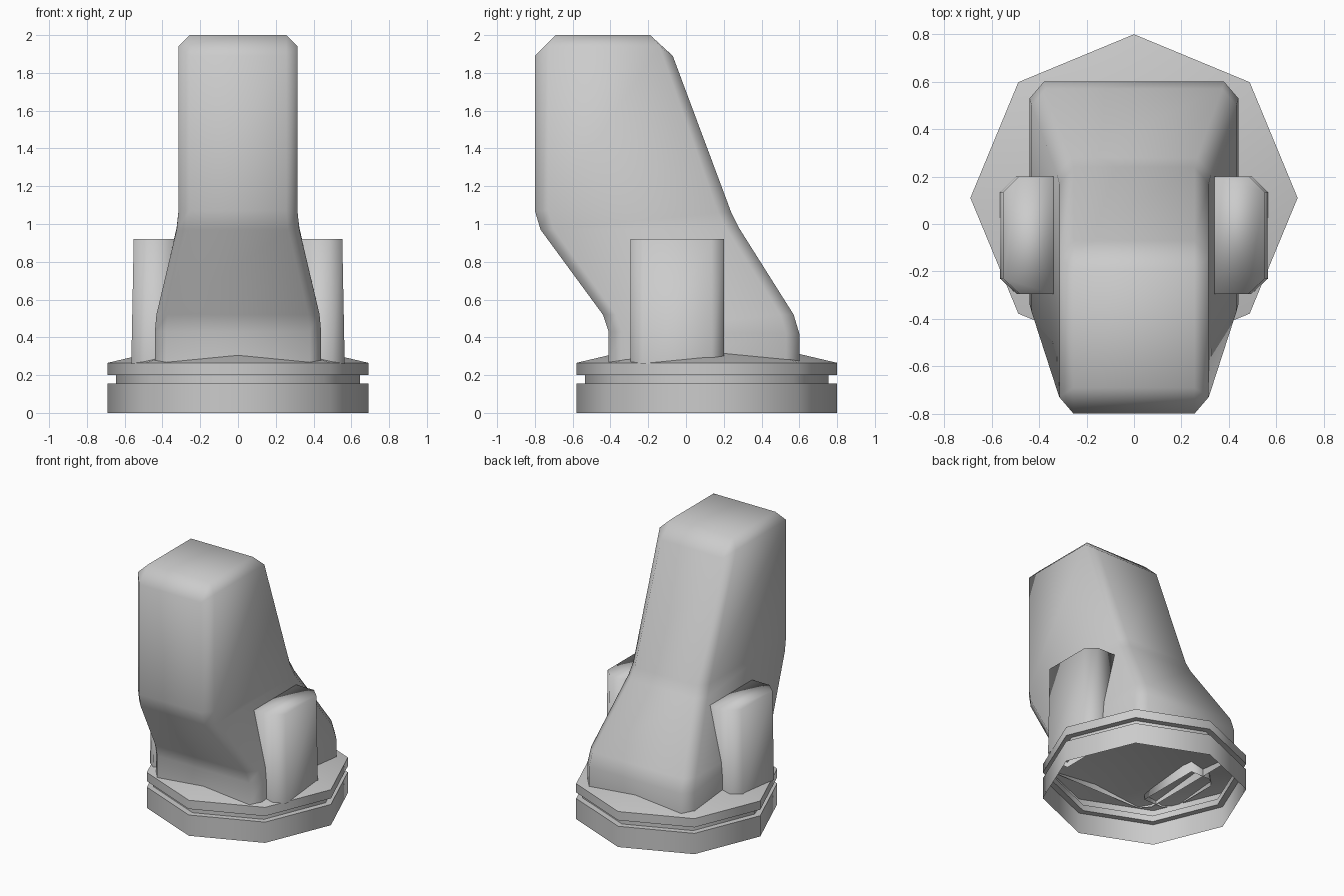
import bpy, bmesh, math

if "Cube" in bpy.data.objects:
    bpy.data.objects.remove(bpy.data.objects["Cube"])


def make(name, rings, cap=True, angle=60):
    """Loft closed rings of equal length from bottom to top into one mesh."""
    bm = bmesh.new()
    loops = [[bm.verts.new(p) for p in r] for r in rings]
    for a, b in zip(loops, loops[1:]):
        n = len(a)
        for i in range(n):
            j = (i + 1) % n
            bm.faces.new((a[i], a[j], b[j], b[i]))
    if cap:
        bm.faces.new(loops[-1])
    bmesh.ops.remove_doubles(bm, verts=bm.verts, dist=0.0005)
    mesh = bpy.data.meshes.new(name)
    bm.to_mesh(mesh)
    bm.free()
    ob = bpy.data.objects.new(name, mesh)
    bpy.context.collection.objects.link(ob)
    bpy.ops.object.select_all(action='DESELECT')
    ob.select_set(True)
    bpy.context.view_layer.objects.active = ob
    bpy.ops.object.shade_smooth_by_angle(angle=math.radians(angle))
    return ob


# Hollow octagonal base with groove and shallow cone top
def octagon(r, z):
    return [(r * math.sin(-i * math.pi / 4), 0.11 + r * math.cos(i * math.pi / 4), z)
            for i in range(8)]


profile = [(0.69, 0), (0.69, 0.155), (0.645, 0.155), (0.645, 0.2),
           (0.69, 0.2), (0.69, 0.265), (0.0, 0.427)]
make("base", [octagon(r, z) for r, z in profile], cap=False)


# Leaning chamfered body
def section(hx, y0, y1, zf, zb, zs=None, cx=0.06, cy=0.07):
    """Chamfered rectangle; zf, zb front and back heights, zs side height."""
    sf, sb = (zf, zb) if zs is None else (zs, zs)
    return [(-hx + cx, y0, zf), (hx - cx, y0, zf), (hx, y0 + cy, sf), (hx, y1 - cy, sb),
            (hx - cx, y1, zb), (-hx + cx, y1, zb), (-hx, y1 - cy, sb), (-hx, y0 + cy, sf)]


top = [(sx * 0.255, y, 2.0) for sx, y in
       ((-1, -0.69), (1, -0.69), (1, -0.69), (1, -0.19),
        (1, -0.19), (-1, -0.19), (-1, -0.19), (-1, -0.69))]
# top ring duplicates are merged, leaving triangular corner chamfers
body_rings = [
    section(0.44, -0.41, 0.60, 0.26, 0.26),
    section(0.44, -0.41, 0.60, 0.43, 0.42),
    section(0.432, -0.44, 0.57, 0.52, 0.52),
    section(0.325, -0.77, 0.28, 0.97, 0.98),
    section(0.315, -0.80, 0.24, 1.07, 1.06),
    section(0.315, -0.80, -0.07, 1.89, 1.89, 1.94),
]


def loft_body():
    ob = make("body", body_rings, cap=False)
    bm = bmesh.new()
    bm.from_mesh(ob.data)
    bm.verts.ensure_lookup_table()
    ring = list(bm.verts)[-8:]
    corner = {p: bm.verts.new(p) for p in dict.fromkeys(top)}
    caps = [corner[p] for p in top]
    for i in range(8):
        j = (i + 1) % 8
        face = [ring[i], ring[j], caps[j]]
        if caps[i] is not caps[j]:
            face.append(caps[i])
        bm.faces.new(face)
    bm.faces.new(list(corner.values()))
    for f in bm.faces:
        f.smooth = True
    bm.to_mesh(ob.data)
    bm.free()
    bpy.ops.object.shade_smooth_by_angle(angle=math.radians(60))


loft_body()


# Side pods, mirrored
def pod_ring(s, outer, z):
    pts = [(0.34, -0.295), (outer - 0.07, -0.295), (outer, -0.23),
           (outer, 0.135), (outer - 0.065, 0.2), (0.34, 0.2)]
    return [(s * x, y, z) for x, y in pts[::s]]


for s, side in ((-1, "left"), (1, "right")):
    make("side_pod_" + side, [pod_ring(s, 0.565, 0.26), pod_ring(s, 0.552, 0.92)],
         angle=100)
